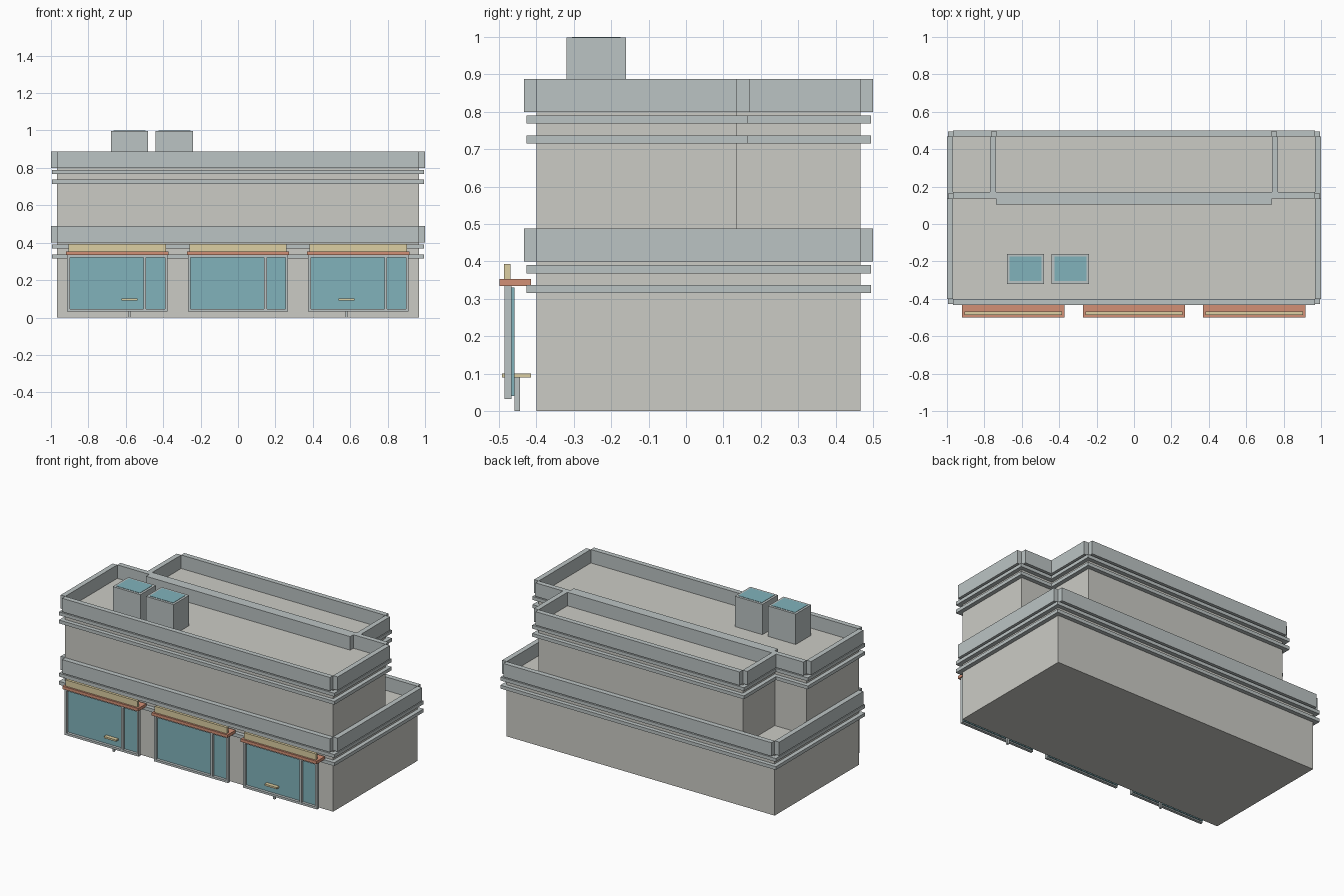
import bpy
import bmesh
from mathutils import Matrix, Vector

if "Cube" in bpy.data.objects:
    bpy.data.objects.remove(bpy.data.objects["Cube"])


def material(name, rgb):
    m = bpy.data.materials.new(name)
    m.diffuse_color = (*rgb, 1)
    m.use_nodes = True
    m.node_tree.nodes["Principled BSDF"].inputs["Base Color"].default_value = m.diffuse_color
    return m


WALL = material("wall_plaster", (0.60, 0.60, 0.56))
TRIM = material("trim_grey", (0.50, 0.55, 0.55))
GLASS = material("teal_glass", (0.22, 0.45, 0.50))
ORANGE = material("canopy_orange", (0.65, 0.28, 0.18))
CREAM = material("cream", (0.72, 0.62, 0.36))


def boxes(name, mat, *ranges):
    """One object made of boxes, each given as (x0, x1, y0, y1, z0, z1)."""
    bm = bmesh.new()
    for x0, x1, y0, y1, z0, z1 in ranges:
        centre = Vector((x0 + x1, y0 + y1, z0 + z1)) / 2
        size = Matrix.Diagonal((x1 - x0, y1 - y0, z1 - z0, 1))
        bmesh.ops.create_cube(bm, size=1, matrix=Matrix.Translation(centre) @ size)
    mesh = bpy.data.meshes.new(name)
    bm.to_mesh(mesh)
    bm.free()
    mesh.materials.append(mat)
    obj = bpy.data.objects.new(name, mesh)
    bpy.context.collection.objects.link(obj)
    return obj


def storey(name, hx, y0, y1, z0, z1):
    """Wall block, notched-corner parapet and two projecting bands."""
    t, b = 0.033, 0.027
    top = z1 + 0.088
    boxes(name + "_walls", WALL, (-hx, hx, y0, y1, z0, z1))
    boxes(name + "_parapet", TRIM,
          (-hx, hx, y0 - t, y0, z1, top), (-hx, hx, y1, y1 + t, z1, top),
          (-hx - t, -hx, y0, y1, z1, top), (hx, hx + t, y0, y1, z1, top))
    for i, (lo, hi) in enumerate(((0.032, 0.010), (0.085, 0.063))):
        boxes(f"{name}_band_{i + 1}", TRIM,
              (-hx - b, hx + b, y0 - b, y1 + b, z1 - lo, z1 - hi))


# Building masses
storey("ground_floor", 0.967, -0.40, 0.467, 0, 0.40)
storey("upper_floor", 0.967, -0.40, 0.137, 0.40, 0.80)
storey("rear_wing", 0.737, 0.137, 0.467, 0.40, 0.80)

# Rooftop units with glazed tops
for i, x in enumerate((-0.58, -0.34)):
    boxes(f"roof_unit_{i + 1}", TRIM, (x - 0.10, x + 0.10, -0.32, -0.16, 0.80, 0.998))
    boxes(f"roof_unit_glass_{i + 1}", GLASS,
          (x - 0.085, x + 0.085, -0.305, -0.175, 0.99, 1.0))

# Shopfronts: frame, glass, canopy and sign board
for i, x in enumerate((-0.645, 0, 0.643)):
    w, y0, y1, z0, z1 = 0.268, -0.485, -0.467, 0.032, 0.335
    boxes(f"shop_frame_{i + 1}", TRIM,
          (x - w, x - w + 0.014, y0, y1, z0, z1),
          (x + w - 0.014, x + w, y0, y1, z0, z1),
          (x + 0.14, x + 0.154, y0, y1, z0, z1),
          (x - w, x + w, y0, y1, z0, z0 + 0.014),
          (x - w, x + w, y0, y1, z1 - 0.014, z1))
    boxes(f"shop_glass_{i + 1}", GLASS,
          (x - 0.262, x + 0.262, -0.467, -0.459, 0.04, 0.33))
    boxes(f"canopy_{i + 1}", ORANGE, (x - 0.274, x + 0.274, -0.499, -0.415, 0.334, 0.353))
    boxes(f"sign_board_{i + 1}", CREAM, (x - 0.26, x + 0.26, -0.487, -0.469, 0.353, 0.393))

# Small counters on posts
for i, x in enumerate((-0.58, 0.58)):
    boxes(f"counter_top_{i + 1}", CREAM, (x - 0.044, x + 0.044, -0.492, -0.415, 0.09, 0.101))
    boxes(f"counter_post_{i + 1}", TRIM, (x - 0.006, x + 0.006, -0.458, -0.444, 0, 0.09))
